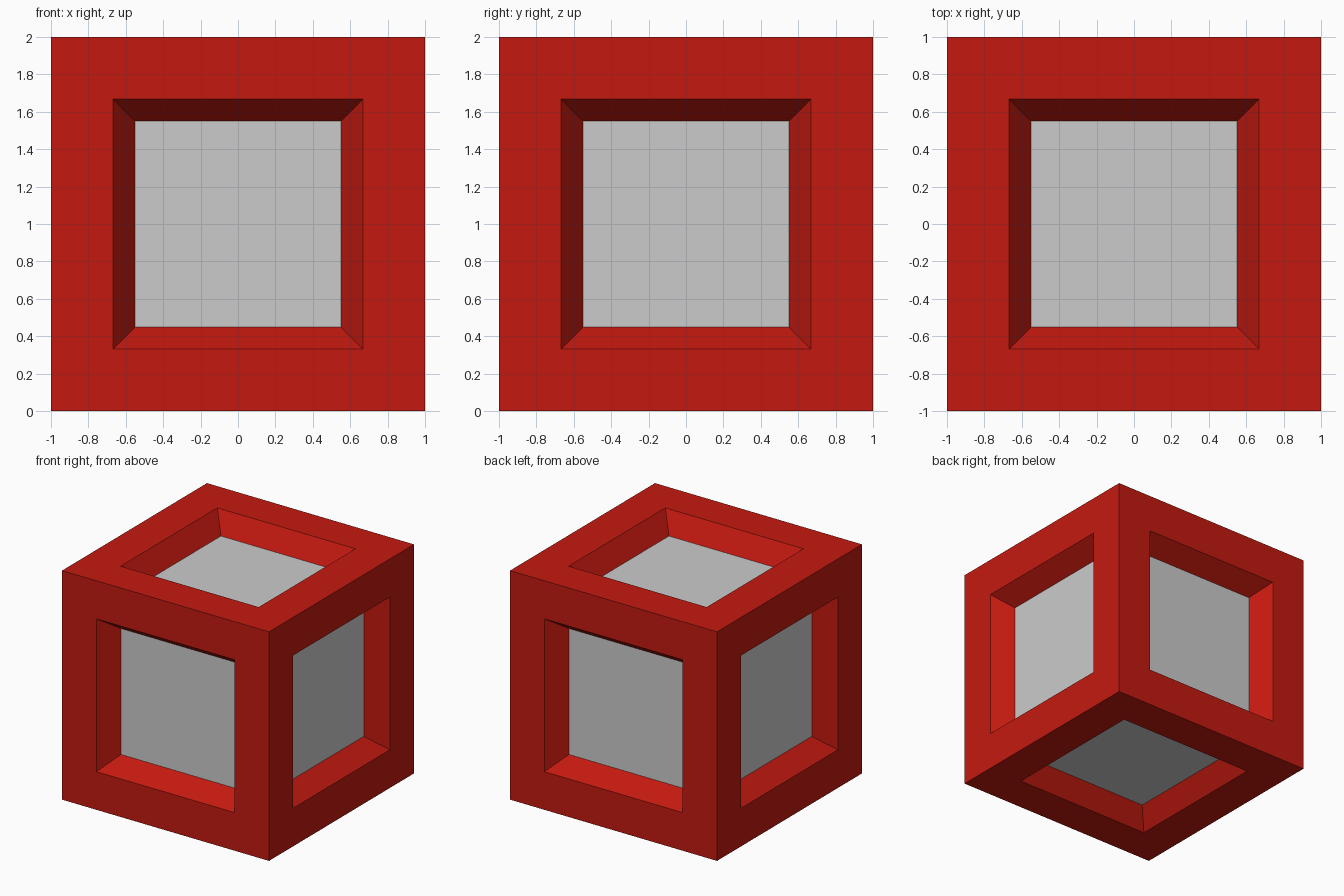
import bpy, bmesh
from mathutils import Matrix

if "Cube" in bpy.data.objects:
    bpy.data.objects.remove(bpy.data.objects["Cube"])

OPENING = 0.333   # border width around each recess
SLOPE = 0.117     # inward lean of the recess walls
DEPTH = 0.17      # recess depth


def add_object(name, bm, material=None):
    mesh = bpy.data.meshes.new(name)
    bm.to_mesh(mesh)
    bm.free()
    if material:
        mesh.materials.append(material)
    obj = bpy.data.objects.new(name, mesh)
    bpy.context.collection.objects.link(obj)
    return obj


def recessed_cube():
    """Cube with a sloped recess in every side; returns it and the six floors."""
    bm = bmesh.new()
    bmesh.ops.create_cube(bm, size=2, matrix=Matrix.Translation((0, 0, 1)))
    bm.normal_update()
    sides = bm.faces[:]
    bmesh.ops.inset_individual(bm, faces=sides, thickness=OPENING, use_even_offset=True)
    bmesh.ops.inset_individual(bm, faces=sides, thickness=SLOPE, depth=-DEPTH,
                               use_even_offset=True)
    return bm, sides


red = bpy.data.materials.new("red")
red.diffuse_color = (0.55, 0.01, 0.005, 1)
red.use_nodes = True
red.node_tree.nodes["Principled BSDF"].inputs["Base Color"].default_value = red.diffuse_color

# Red frame: borders and sloped walls, without the recess floors
bm, floors = recessed_cube()
bmesh.ops.delete(bm, geom=floors, context='FACES_ONLY')
add_object("frame", bm, red)

# Grey panels: only the recess floors
bm, floors = recessed_cube()
bmesh.ops.delete(bm, geom=[f for f in bm.faces if f not in floors], context='FACES')
add_object("recessed_panels", bm)
